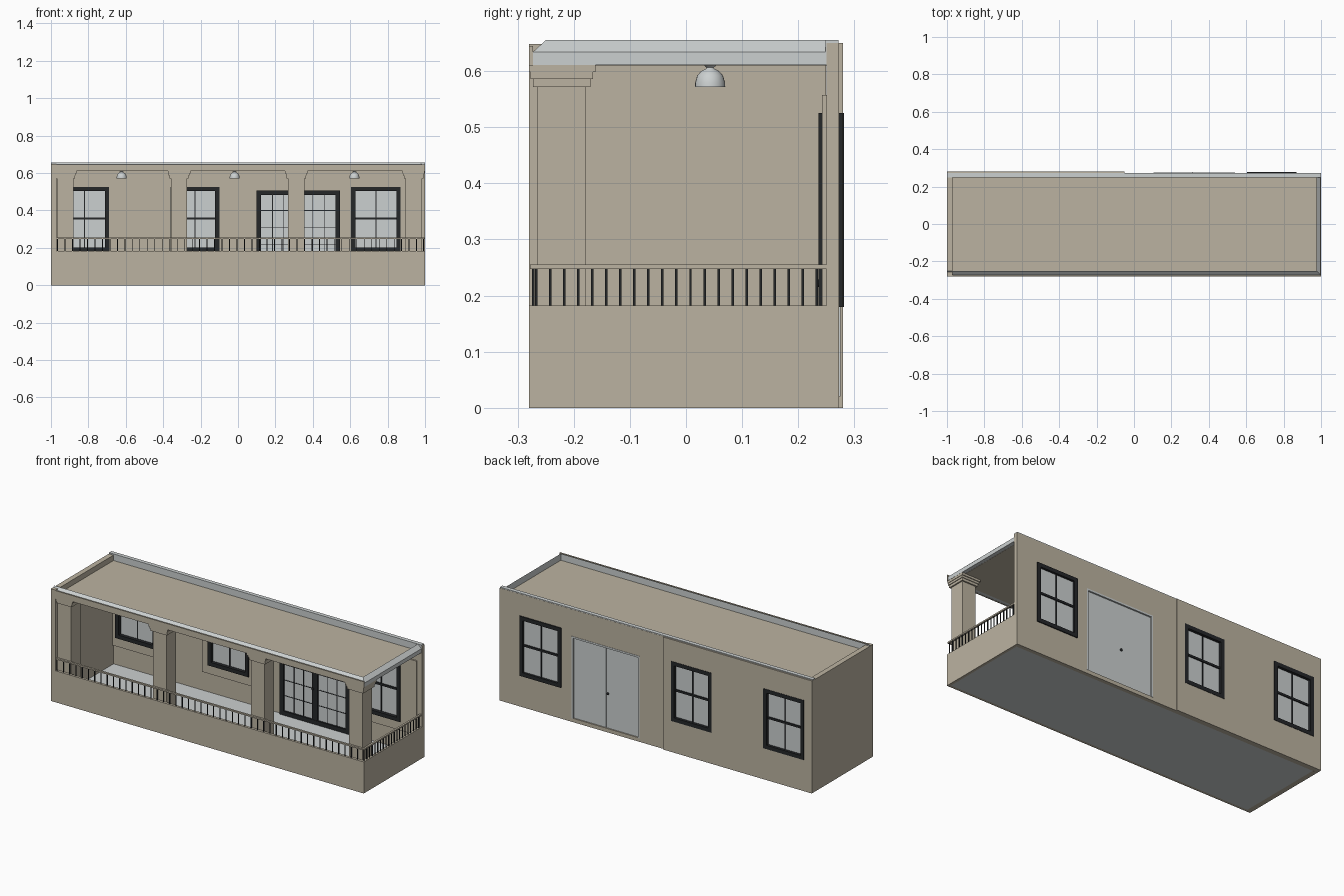
import bpy, bmesh, math

if "Cube" in bpy.data.objects:
    bpy.data.objects.remove(bpy.data.objects["Cube"])

def material(name, rgb):
    m = bpy.data.materials.new(name)
    m.diffuse_color = (*rgb, 1)
    m.use_nodes = True
    m.node_tree.nodes["Principled BSDF"].inputs["Base Color"].default_value = m.diffuse_color
    return m

TAN = material("tan_plaster", (0.50, 0.45, 0.355))
GREY = material("light_grey", (0.60, 0.63, 0.63))
DARK = material("dark_metal", (0.018, 0.020, 0.022))

def finish(name, bm, mat):
    bmesh.ops.recalc_face_normals(bm, faces=bm.faces)
    me = bpy.data.meshes.new(name)
    bm.to_mesh(me)
    bm.free()
    me.materials.append(mat)
    ob = bpy.data.objects.new(name, me)
    bpy.context.collection.objects.link(ob)
    return ob

def add_box(bm, x0, x1, y0, y1, z0, z1):
    vs = bmesh.ops.create_cube(bm, size=1)["verts"]
    for v in vs:
        v.co = (x1 if v.co.x > 0 else x0, y1 if v.co.y > 0 else y0, z1 if v.co.z > 0 else z0)

def boxes(name, mat, *dims):
    bm = bmesh.new()
    for d in dims:
        add_box(bm, *d)
    return finish(name, bm, mat)

def frame(x0, x1, y0, y1, z0, z1, w):
    """Four bars round an opening."""
    return [(x0, x0 + w, y0, y1, z0, z1), (x1 - w, x1, y0, y1, z0, z1),
            (x0 + w, x1 - w, y0, y1, z1 - w, z1), (x0 + w, x1 - w, y0, y1, z0, z0 + w)]

WINDOWS = [(-0.95, -0.69), (-0.36, -0.10), (0.605, 0.87)]
WZ0, WZ1 = 0.18, 0.525
DX0, DX1, DZ0, DZ1 = 0.105, 0.54, 0.02, 0.495

# Hidden cutter for the window and door openings
cutter = boxes("opening_cutter", TAN,
               *[(a + 0.004, b - 0.004, 0.2, 0.32, WZ0 + 0.004, WZ1 - 0.004) for a, b in WINDOWS],
               (DX0 + 0.004, DX1 - 0.004, 0.2, 0.32, DZ0 + 0.002, DZ1 - 0.004))
cutter.hide_render = True
cutter.hide_viewport = False
cutter.display_type = 'WIRE'

def cut(ob):
    m = ob.modifiers.new("openings", 'BOOLEAN')
    m.operation = 'DIFFERENCE'
    m.object = cutter
    m.solver = 'EXACT'

# Back wall in two slabs, with a small step between them
cut(boxes("back_wall_left", TAN, (-1, -0.05, 0.25, 0.28, 0, 0.65)))
cut(boxes("back_wall_right", TAN, (-0.05, 1, 0.25, 0.273, 0, 0.65)))

# Raised panels round the windows on the porch side
for i, (a, b) in enumerate([(-0.97, -0.655), (-0.40, -0.07), (0.56, 0.97)]):
    cut(boxes(f"window_surround_{i}", TAN, (a, b, 0.242, 0.2505, 0.13, 0.557)))

# Left end wall
boxes("left_wall", TAN, (-1, -0.97, -0.28, 0.2495, 0, 0.648))

# Floor, roof slab and low walls
boxes("floor", GREY, (-0.97, 0.985, -0.265, 0.25, 0.0, 0.02))
boxes("roof_slab", TAN, (-0.97, 0.976, -0.252, 0.25, 0.610, 0.617))
boxes("front_low_wall", TAN, (-0.97, 1, -0.28, -0.265, 0, 0.182))
boxes("right_low_wall", TAN, (0.985, 1, -0.265, 0.25, 0, 0.182))

# Roof edges: front lip, sloped grey trims, grey cap on the back wall
boxes("front_fascia", TAN, (-0.97, 1, -0.28, -0.273, 0.610, 0.645))
boxes("back_wall_cap", GREY, (-0.999, 0.999, 0.249, 0.272, 0.617, 0.655))
bm = bmesh.new()
rings = []
for x, y in ((-1, 0), (1, 0), (1, 1)):          # mitred path: front left, corner, back right
    ring = []
    for inset, z in ((0.0, 0.611), (0.0, 0.634), (0.023, 0.655), (0.023, 0.611)):
        px = x if x < 0 else 0.998 - inset
        py = 0.25 if y else -0.273 + inset
        ring.append(bm.verts.new((px, py, z)))
    rings.append(ring)
for a, b in zip(rings, rings[1:]):
    for i in range(4):
        bm.faces.new((a[i], a[(i + 1) % 4], b[(i + 1) % 4], b[i]))
bm.faces.new(rings[0])
bm.faces.new(rings[-1])
finish("sloped_roof_trim", bm, GREY)

# Columns with stepped capitals
CY, H = -0.2215, 0.0435
for i, cx in enumerate((-0.924, -0.315, 0.312, 0.939)):
    bm = bmesh.new()
    add_box(bm, cx - H, cx + H, CY - H, CY + H, 0.001, 0.612)
    for g, z0, z1 in ((0.008, 0.572, 0.586), (0.012, 0.586, 0.598), (0.017, 0.598, 0.611)):
        add_box(bm, cx - H - g, min(cx + H + g, 0.997), CY - H - min(g, 0.0145), CY + H + g, z0, z1)
    finish(f"column_{i}", bm, TAN)

# Railing: tan hand rail and dark balusters
boxes("hand_rail", TAN, (-0.97, 0.998, -0.278, -0.267, 0.247, 0.255),
      (0.987, 0.998, -0.267, 0.25, 0.247, 0.255))
R = 0.0022
n = 49
front = [(-0.965 + i * 0.04 - R, -0.965 + i * 0.04 + R, -0.2725 - R, -0.2725 + R, 0.18, 0.248) for i in range(n)]
side = [(0.9925 - R, 0.9925 + R, -0.267 + i * 0.025 - R, -0.267 + i * 0.025 + R, 0.18, 0.248) for i in range(21)]
boxes("balusters", DARK, *front, *side)

# Windows: dark frame, meeting rail, centre bar and grey panes
for i, (a, b) in enumerate(WINDOWS):
    back = 0.282 if b < 0 else 0.279
    c, mid = (a + b) / 2, (WZ0 + WZ1) / 2 + 0.005
    boxes(f"window_frame_{i}", DARK, *frame(a, b, 0.236, back, WZ0, WZ1, 0.022),
          (a + 0.02, b - 0.02, 0.250, 0.272, mid - 0.006, mid + 0.006),
          (c - 0.003, c + 0.003, 0.252, 0.270, WZ0 + 0.02, WZ1 - 0.02))
    boxes(f"window_pane_{i}", GREY, (a + 0.01, b - 0.01, 0.256, 0.266, WZ0 + 0.01, WZ1 - 0.01))

# Double door: grey leaves, dark frame and bars on the porch side
mid = (DX0 + DX1) / 2
boxes("door_leaves", GREY, (DX0, mid - 0.001, 0.248, 0.266, DZ0, DZ1),
      (mid + 0.001, DX1, 0.248, 0.266, DZ0, DZ1))
boxes("door_back_frame", GREY, (DX0, DX0 + 0.01, 0.262, 0.275, DZ0, DZ1),
      (DX1 - 0.01, DX1, 0.262, 0.275, DZ0, DZ1), (DX0, DX1, 0.262, 0.275, DZ1 - 0.01, DZ1))
bars = frame(DX0 - 0.005, DX1 + 0.005, 0.238, 0.252, DZ0, DZ1 + 0.012, 0.024)
bars.append((mid - 0.017, mid + 0.017, 0.240, 0.252, DZ0, DZ1))
for a, b in ((DX0 + 0.019, mid - 0.017), (mid + 0.017, DX1 - 0.019)):
    for k in (1, 2):
        x = a + (b - a) * k / 3
        bars.append((x - 0.0018, x + 0.0018, 0.246, 0.25, DZ0 + 0.02, DZ1))
    for k in range(1, 5):
        z = DZ0 + 0.02 + k * 0.09
        bars.append((a, b, 0.246, 0.25, z - 0.0018, z + 0.0018))
boxes("door_frame", DARK, *bars)

# Door knobs on both sides
bm = bmesh.new()
for y in (0.238, 0.270):
    vs = bmesh.ops.create_uvsphere(bm, u_segments=10, v_segments=6, radius=0.007)["verts"]
    bmesh.ops.translate(bm, verts=vs, vec=(mid - 0.012, y, 0.222))
finish("door_knobs", bm, DARK)

# Ceiling lamps: spun dome with a small flared mount
PROFILE = [(0.0, 0.574), (0.024, 0.574), (0.027, 0.572), (0.0265, 0.580), (0.023, 0.592),
           (0.016, 0.600), (0.007, 0.6045), (0.006, 0.606), (0.012, 0.611)]
for i, lx in enumerate((-0.622, -0.018, 0.622)):
    bm = bmesh.new()
    vs = [bm.verts.new((r, 0, z)) for r, z in PROFILE]
    es = [bm.edges.new(p) for p in zip(vs, vs[1:])]
    bmesh.ops.spin(bm, geom=vs + es, cent=(0, 0, 0), axis=(0, 0, 1), angle=math.tau, steps=24)
    bmesh.ops.remove_doubles(bm, verts=bm.verts, dist=0.0001)
    lamp = finish(f"ceiling_lamp_{i}", bm, GREY)
    lamp.location = (lx, 0.043, 0)
    bpy.context.view_layer.objects.active = lamp
    lamp.select_set(True)
    bpy.ops.object.shade_smooth_by_angle(angle=math.radians(40))
    lamp.select_set(False)
